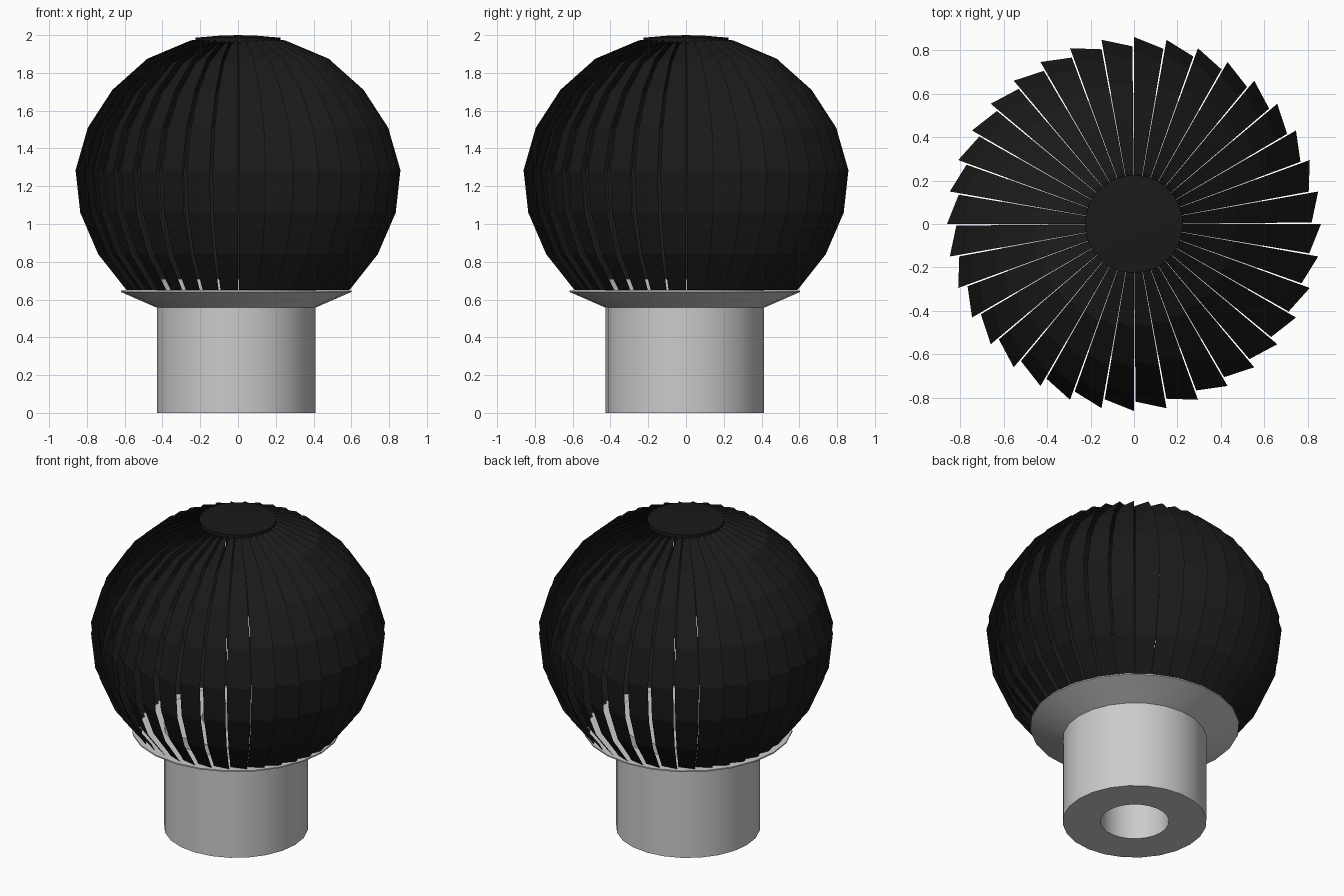
import bpy, bmesh
from math import sin, cos, pi, radians

if "Cube" in bpy.data.objects:
    bpy.data.objects.remove(bpy.data.objects["Cube"])

black = bpy.data.materials.new("black_paint")
black.diffuse_color = (0.01, 0.01, 0.01, 1)
black.use_nodes = True
black.node_tree.nodes["Principled BSDF"].inputs["Base Color"].default_value = black.diffuse_color


def make_object(name, bm, mat=None, smooth=False):
    me = bpy.data.meshes.new(name)
    bm.to_mesh(me)
    bm.free()
    ob = bpy.data.objects.new(name, me)
    bpy.context.collection.objects.link(ob)
    if mat:
        me.materials.append(mat)
    if smooth:
        bpy.ops.object.select_all(action='DESELECT')
        ob.select_set(True)
        bpy.context.view_layer.objects.active = ob
        bpy.ops.object.shade_smooth_by_angle(angle=radians(35))
    return ob


def lathe(name, profile, sides, mat=None, closed=True, centre=(0, 0)):
    bm = bmesh.new()
    rings = [[bm.verts.new((centre[0] + r * cos(2 * pi * i / sides),
                            centre[1] + r * sin(2 * pi * i / sides), z))
              for i in range(sides)] for r, z in profile]
    n = len(rings)
    for k in range(n if closed else n - 1):
        a, b = rings[k], rings[(k + 1) % n]
        for i in range(sides):
            j = (i + 1) % sides
            bm.faces.new((a[i], a[j], b[j], b[i]))
    bmesh.ops.remove_doubles(bm, verts=bm.verts, dist=1e-5)
    bmesh.ops.recalc_face_normals(bm, faces=bm.faces)
    return make_object(name, bm, mat, True)


# Thick-walled base pipe, its upper end rising slightly into the turbine
lathe("base_pipe", [(0.2, 0), (0.42, 0), (0.42, 0.71), (0.2, 0.71)], 24,
      centre=(-0.01, -0.006))

# Flared collar under the blades
lathe("flared_collar", [(0.415, 0.555), (0.61, 0.64), (0.61, 0.648), (0.415, 0.648)], 24,
      centre=(-0.01, -0.006))

# Ring of overlapping blades: outer leading edge, tucked-in trailing edge
arc = [(0.19, 1.98), (0.25, 1.972), (0.48, 1.875), (0.665, 1.71), (0.795, 1.51),
       (0.86, 1.285), (0.835, 1.06), (0.74, 0.84), (0.59, 0.65)]
COUNT = 36
bm = bmesh.new()
for i in range(COUNT):
    a = 2 * pi * i / COUNT
    b = a - radians(9.5)
    prev = None
    for r, z in arc:
        zi = z - 0.03 * max(0, z - 1.15)
        ri = r * 0.95
        pair = (bm.verts.new((r * cos(a), r * sin(a), z)),
                bm.verts.new((ri * cos(b), ri * sin(b), zi)))
        if prev:
            bm.faces.new((prev[0], prev[1], pair[1], pair[0]))
        prev = pair
make_object("turbine_blades", bm, black)

# Shallow domed cap over the blade roots
lathe("top_cap", [(0.0, 2.0), (0.1, 1.997), (0.225, 1.986), (0.225, 1.962), (0.0, 1.962)],
      32, black, closed=False)
